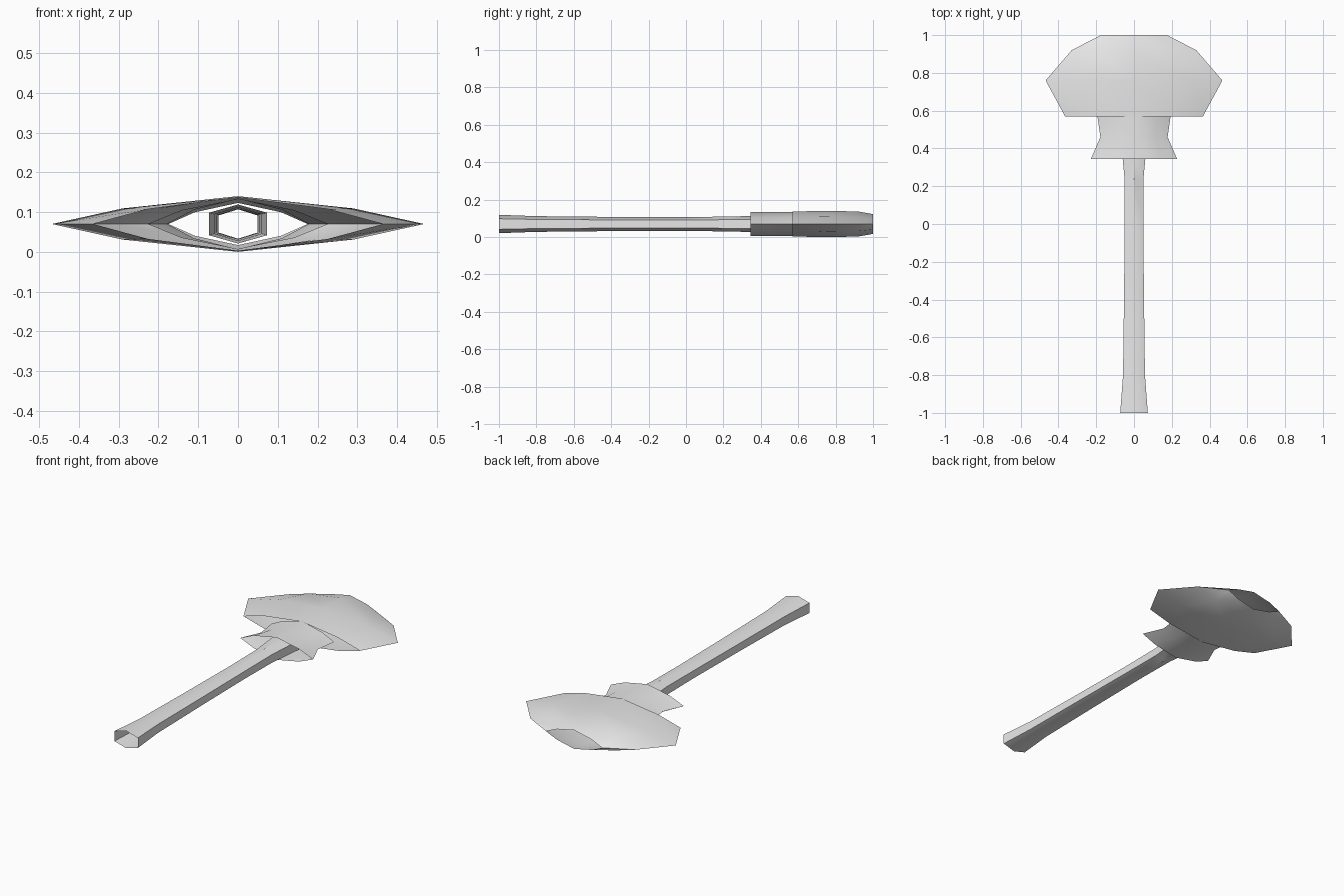
import bpy, bmesh, math

cube = bpy.data.objects.get("Cube")
if cube:
    bpy.data.objects.remove(cube, do_unlink=True)

MID_Z = 0.07

# Single pale grey finish
grey = bpy.data.materials.new("pale_grey")
grey.use_nodes = True
grey.diffuse_color = (0.8, 0.8, 0.8, 1)
grey.node_tree.nodes["Principled BSDF"].inputs["Base Color"].default_value = (0.8, 0.8, 0.8, 1)


def open_shell(name, section, stations):
    """Loft a unit section along y; each station is (y, half width, half height)."""
    bm = bmesh.new()
    rings = [[bm.verts.new((u * w, y, MID_Z + v * h)) for u, v in section]
             for y, w, h in stations]
    n = len(section)
    for a, b in zip(rings, rings[1:]):
        for i in range(n):
            j = (i + 1) % n
            bm.faces.new((a[i], a[j], b[j], b[i]))
    bmesh.ops.recalc_face_normals(bm, faces=bm.faces)
    # Make sure the open shell faces outward
    if sum(f.normal.z * (f.calc_center_median().z - MID_Z) for f in bm.faces) < 0:
        bmesh.ops.reverse_faces(bm, faces=bm.faces)
    mesh = bpy.data.meshes.new(name)
    bm.to_mesh(mesh)
    bm.free()
    mesh.materials.append(grey)
    obj = bpy.data.objects.new(name, mesh)
    bpy.context.collection.objects.link(obj)
    bpy.ops.object.select_all(action="DESELECT")
    obj.select_set(True)
    bpy.context.view_layer.objects.active = obj
    bpy.ops.object.shade_smooth_by_angle(angle=math.radians(35))
    return obj


# Flattened hexagon with upright sides, and an eight-point lens with sharp sides
hexagon = [(1, -0.58), (1, 0.58), (0, 1), (-1, 0.58), (-1, -0.58), (0, -1)]
lens = [(1, 0), (0.62, 0.56), (0, 1), (-0.62, 0.56),
        (-1, 0), (-0.62, -0.56), (0, -1), (0.62, -0.56)]

# Hollow stem, flared at both ends
open_shell("stem", hexagon, [
    (-1, 0.073, 0.049), (-0.8, 0.058, 0.042), (-0.4, 0.053, 0.038),
    (0, 0.049, 0.037), (0.24, 0.05, 0.04), (0.345, 0.06, 0.043), (0.45, 0.068, 0.046)])

# Flared collar around the top of the stem
open_shell("collar", lens, [
    (0.345, 0.228, 0.063), (0.46, 0.178, 0.064), (0.58, 0.195, 0.064)])

# Wide open-ended cap
open_shell("cap", lens, [
    (0.57, 0.365, 0.067), (0.76, 0.468, 0.07), (0.92, 0.33, 0.067), (1, 0.175, 0.053)])
